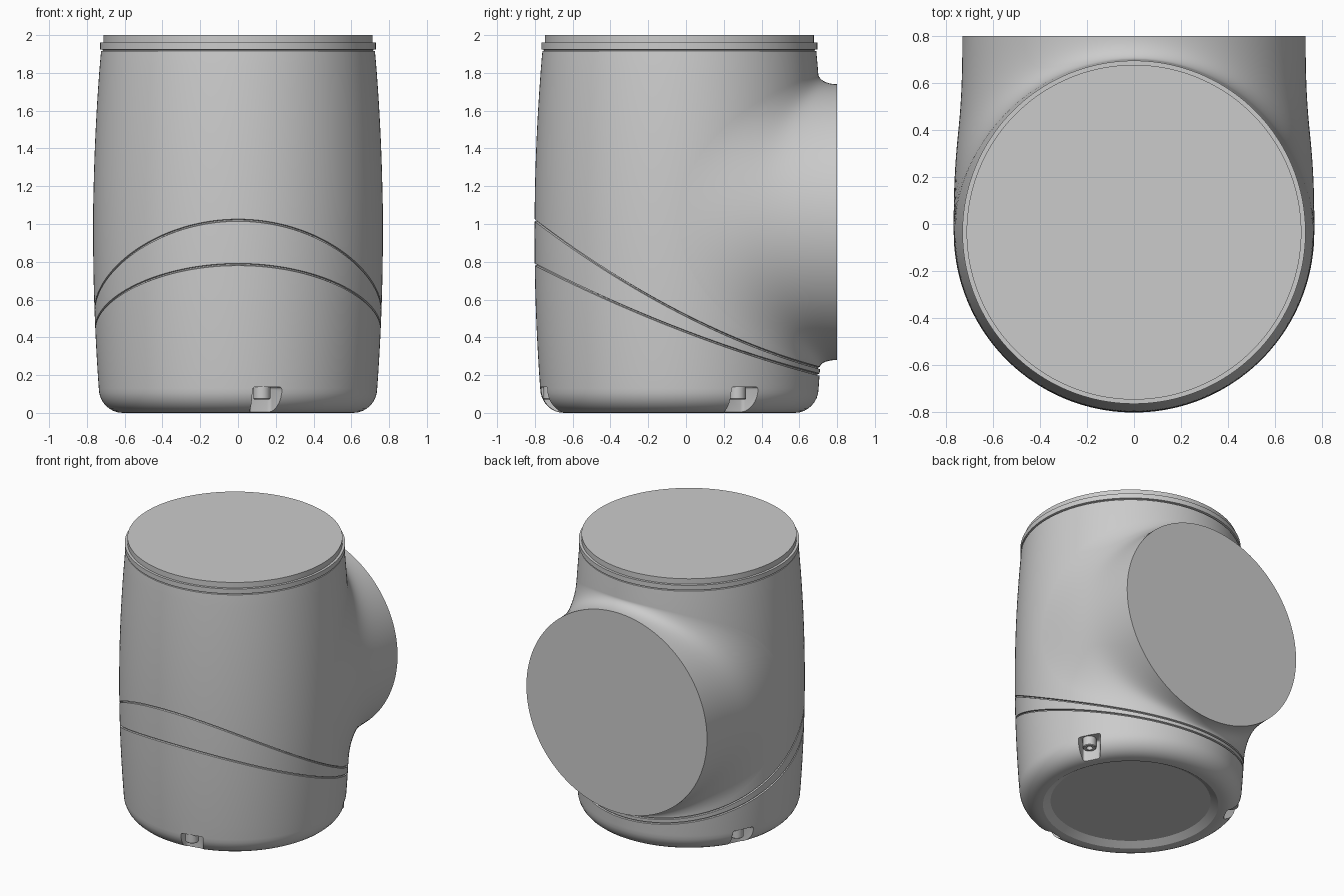
import bpy, bmesh, math
from mathutils import Vector

if "Cube" in bpy.data.objects:
    bpy.data.objects.remove(bpy.data.objects["Cube"])

CY = -0.035          # barrel axis offset in y
PORT_Z, PORT_R = 1.01, 0.73
SEG = 160


def barrel_r(z):
    return 0.767 - 0.0445 * (z - 0.95) ** 2


def polar(r, a, z):
    return Vector((r * math.cos(a), CY + r * math.sin(a), z))


def make_object(name, bm):
    bmesh.ops.recalc_face_normals(bm, faces=bm.faces)
    me = bpy.data.meshes.new(name)
    bm.to_mesh(me)
    bm.free()
    ob = bpy.data.objects.new(name, me)
    bpy.context.collection.objects.link(ob)
    return ob


def activate(ob):
    bpy.ops.object.select_all(action='DESELECT')
    ob.select_set(True)
    bpy.context.view_layer.objects.active = ob


def smooth(ob, deg=30):
    activate(ob)
    bpy.ops.object.shade_smooth_by_angle(angle=math.radians(deg))


def loft(name, rings, cap_start=True, cap_end=True):
    bm = bmesh.new()
    rows = [[bm.verts.new(p) for p in ring] for ring in rings]
    n = len(rows[0])
    for a, b in zip(rows, rows[1:]):
        for i in range(n):
            j = (i + 1) % n
            bm.faces.new((a[i], a[j], b[j], b[i]))
    if cap_start:
        bm.faces.new(rows[0])
    if cap_end:
        bm.faces.new(rows[-1])
    return make_object(name, bm)


def barrel_column(a):
    """Profile of the barrel at one angle; the two seams slope with y."""
    y = CY + 0.765 * math.sin(a)
    low = 0.43 - 0.375 * y + 0.0865 * y * y
    high = 0.515 - 0.5 * y + 0.164 * y * y
    # recessed foot and rounded bottom edge
    pts = [(0.53, 0.03), (0.58, 0.0), (0.61, 0.0)]
    rr = barrel_r(0.13) - 0.61
    for k in range(1, 9):
        t = k / 8 * math.pi / 2
        pts.append((0.61 + rr * math.sin(t), 0.13 - 0.13 * math.cos(t)))

    def wall(z0, z1, n):
        for k in range(1, n):
            z = z0 + (z1 - z0) * k / n
            pts.append((barrel_r(z), z))

    def groove(z):
        for dz, d in ((-0.006, 0), (-0.003, 0.01), (0.003, 0.01), (0.006, 0)):
            pts.append((barrel_r(z + dz) - d, z + dz))

    wall(0.13, low - 0.006, 6)
    groove(low)
    wall(low + 0.006, high - 0.006, 4)
    groove(high)
    wall(high + 0.006, 1.915, 24)
    # stepped top rim
    pts += [(0.725, 1.915), (0.716, 1.918), (0.716, 1.922), (0.73, 1.925),
            (0.73, 1.96), (0.712, 1.96), (0.712, 2.0)]
    return [polar(r, a, z) for r, z in pts]


# Main barrel
columns = [barrel_column(2 * math.pi * i / SEG) for i in range(SEG)]
barrel = loft("barrel_body", list(zip(*columns)))

# Screw notches around the bottom edge
for deg in (-79, 27, 153):
    a = math.radians(deg)
    out = Vector((math.cos(a), math.sin(a), 0))
    side = Vector((-out.y, out.x, 0))
    base = Vector((0, CY, 0))

    def place(r, s, z):
        return base + out * r + side * s + Vector((0, 0, z))

    # cutter with one flared side
    plan = [(0.64, -0.065), (0.64, 0.05), (0.80, 0.13), (0.80, -0.065)]
    cutter = loft("notch_cutter", [[place(r, s, z) for r, s in plan] for z in (-0.05, 0.138)])
    cutter.hide_render = True
    activate(cutter)
    bev = cutter.modifiers.new("round", 'BEVEL')
    bev.width, bev.segments = 0.015, 3
    bpy.ops.object.modifier_apply(modifier="round")
    activate(barrel)
    mod = barrel.modifiers.new("notch", 'BOOLEAN')
    mod.operation, mod.solver, mod.object = 'DIFFERENCE', 'EXACT', cutter
    bpy.ops.object.modifier_apply(modifier="notch")
    bpy.data.objects.remove(cutter)

    # socket screw head in the notch
    profile = [(0.045, 0.15), (0.045, 0.075), (0.04, 0.07), (0.022, 0.07), (0.022, 0.1)]
    centre = place(0.685, -0.005, 0)
    rings = [[centre + Vector((r * math.cos(t), r * math.sin(t), z))
              for t in [2 * math.pi * k / 24 for k in range(24)]] for r, z in profile]
    smooth(loft("screw_head", rings))

smooth(barrel)

# Side port blending tangentially into the barrel
paths = []
for i in range(SEG):
    t = 2 * math.pi * i / SEG
    c, s = math.cos(t), math.sin(t)
    p0 = Vector((PORT_R * c, 0.8, PORT_Z + PORT_R * s))
    ang = math.pi / 2 - math.copysign(abs(c) ** 0.9, c) * math.pi / 2
    z1 = PORT_Z + (0.785 if s > 0 else 0.765) * s
    p1 = polar(barrel_r(z1) + 0.0005, ang, z1)
    n = Vector((math.cos(ang), math.sin(ang), 0))
    d = p0 - p1
    h1 = p1 + (d - n * d.dot(n)) * 0.55
    h0 = p0 - Vector((0, d.y * 0.55, 0))
    path = []
    for k in range(25):
        u = k / 24
        v = 1 - u
        path.append(p0 * v**3 + h0 * 3 * v * v * u + h1 * 3 * v * u * u + p1 * u**3)
    paths.append(path)
port = loft("side_port", list(zip(*paths)), cap_end=False)
# make sure the open loft faces outward
cap = max(port.data.polygons, key=lambda p: len(p.vertices))
if cap.normal.y < 0:
    port.data.flip_normals()
smooth(port, 40)
